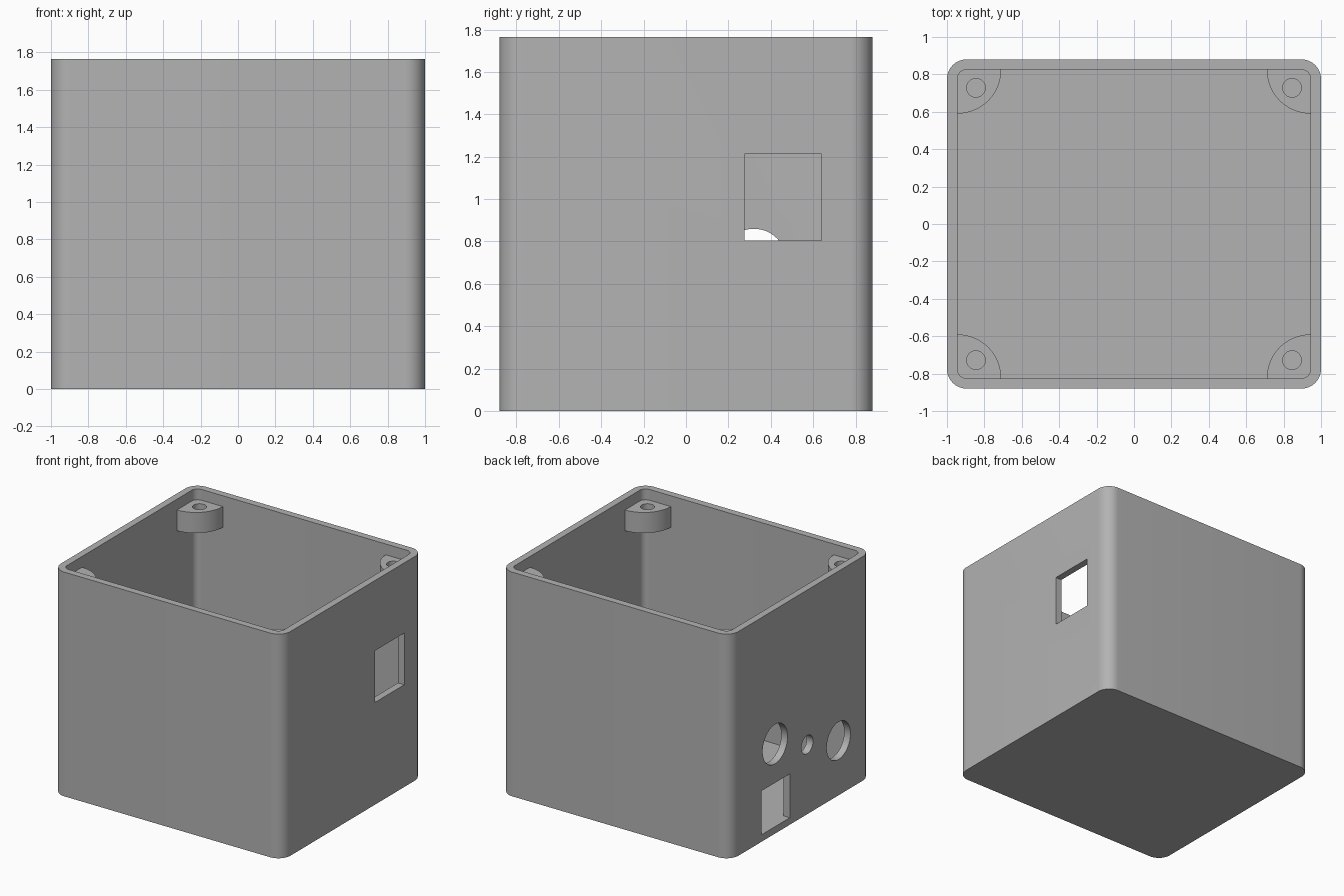
import bpy, bmesh
from math import cos, sin, pi
from mathutils import Matrix

if "Cube" in bpy.data.objects:
    bpy.data.objects.remove(bpy.data.objects["Cube"])

HX, HY, H, WALL = 1.0, 0.88, 1.765, 0.055
IX, IY = HX - WALL, HY - WALL

grey = bpy.data.materials.new("light grey plastic")
grey.use_nodes = True
grey.diffuse_color = (0.45, 0.45, 0.45, 1)
grey.node_tree.nodes["Principled BSDF"].inputs["Base Color"].default_value = (0.45, 0.45, 0.45, 1)


def prism(name, points, z0, z1):
    """Extrude a counter-clockwise outline from z0 to z1."""
    bm = bmesh.new()
    face = bm.faces.new([bm.verts.new((x, y, z0)) for x, y in points])
    new = bmesh.ops.extrude_face_region(bm, geom=[face])["geom"]
    bmesh.ops.translate(bm, vec=(0, 0, z1 - z0),
                        verts=[v for v in new if isinstance(v, bmesh.types.BMVert)])
    bmesh.ops.recalc_face_normals(bm, faces=bm.faces)
    mesh = bpy.data.meshes.new(name)
    bm.to_mesh(mesh)
    bm.free()
    obj = bpy.data.objects.new(name, mesh)
    bpy.context.collection.objects.link(obj)
    mesh.materials.append(grey)
    return obj


def arc(cx, cy, r, start, sweep, n):
    return [(cx + r * cos(start + sweep * i / n), cy + r * sin(start + sweep * i / n))
            for i in range(n + 1)]


def rounded_rect(hx, hy, r):
    points = []
    for i, (sx, sy) in enumerate([(1, 1), (-1, 1), (-1, -1), (1, -1)]):
        points += arc(sx * (hx - r), sy * (hy - r), r, i * pi / 2, pi / 2, 12)
    return points


def rect(x0, x1, y0, y1):
    return [(x0, y0), (x1, y0), (x1, y1), (x0, y1)]


def circle(x, y, r):
    return arc(x, y, r, 0, 2 * pi, 48)[:-1]


def cut(target, cutter):
    """Subtract the cutter from the target, then remove the cutter."""
    cutter.hide_render = True
    mod = target.modifiers.new("cut", "BOOLEAN")
    mod.operation, mod.solver, mod.object = "DIFFERENCE", "EXACT", cutter
    bpy.context.view_layer.objects.active = target
    bpy.ops.object.modifier_apply(modifier=mod.name)
    bpy.data.objects.remove(cutter)


def smooth(obj):
    bpy.ops.object.select_all(action="DESELECT")
    obj.select_set(True)
    bpy.context.view_layer.objects.active = obj
    bpy.ops.object.shade_smooth_by_angle(angle=pi / 6)


# Open-topped enclosure
box = prism("enclosure_box", rounded_rect(HX, HY, 0.105), 0, H)
cut(box, prism("cavity", rounded_rect(IX, IY, 0.05), WALL, H + 0.2))

# Window in the left wall, socket opening in the right wall
cut(box, prism("window", rect(0.9, 1.1, 0.275, 0.64), 0.805, 1.212))
cut(box, prism("socket", rect(-1.1, -0.9, 0.137, 0.49), WALL, 0.4))

# Round holes in the right wall: y, z, radius
for y, z, r in [(0.32, 0.705, 0.155), (-0.08, 0.548, 0.072), (-0.47, 0.43, 0.148)]:
    hole = prism("round_hole", circle(0, 0, r), -0.1, 0.1)
    hole.data.transform(Matrix.Translation((-IX - 0.03, y, z)) @ Matrix.Rotation(pi / 2, 4, "Y"))
    cut(box, hole)
smooth(box)

# Corner screw posts, set slightly into the walls
R, IN = 0.235, 0.02
for side, sx in (("left", 1), ("right", -1)):
    for end, sy in (("front", -1), ("back", 1)):
        outline = arc(0, 0, R, 0, pi / 2, 24) + [(-IN, R), (-IN, -IN), (R, -IN)]
        outline = [(sx * (IX - x), sy * (IY - y)) for x, y in outline]
        post = prism(f"screw_post_{end}_{side}", outline, 1.517, 1.68)
        cut(post, prism("screw_hole", circle(sx * 0.845, sy * 0.728, 0.05), 1.4, 1.8))
        smooth(post)
